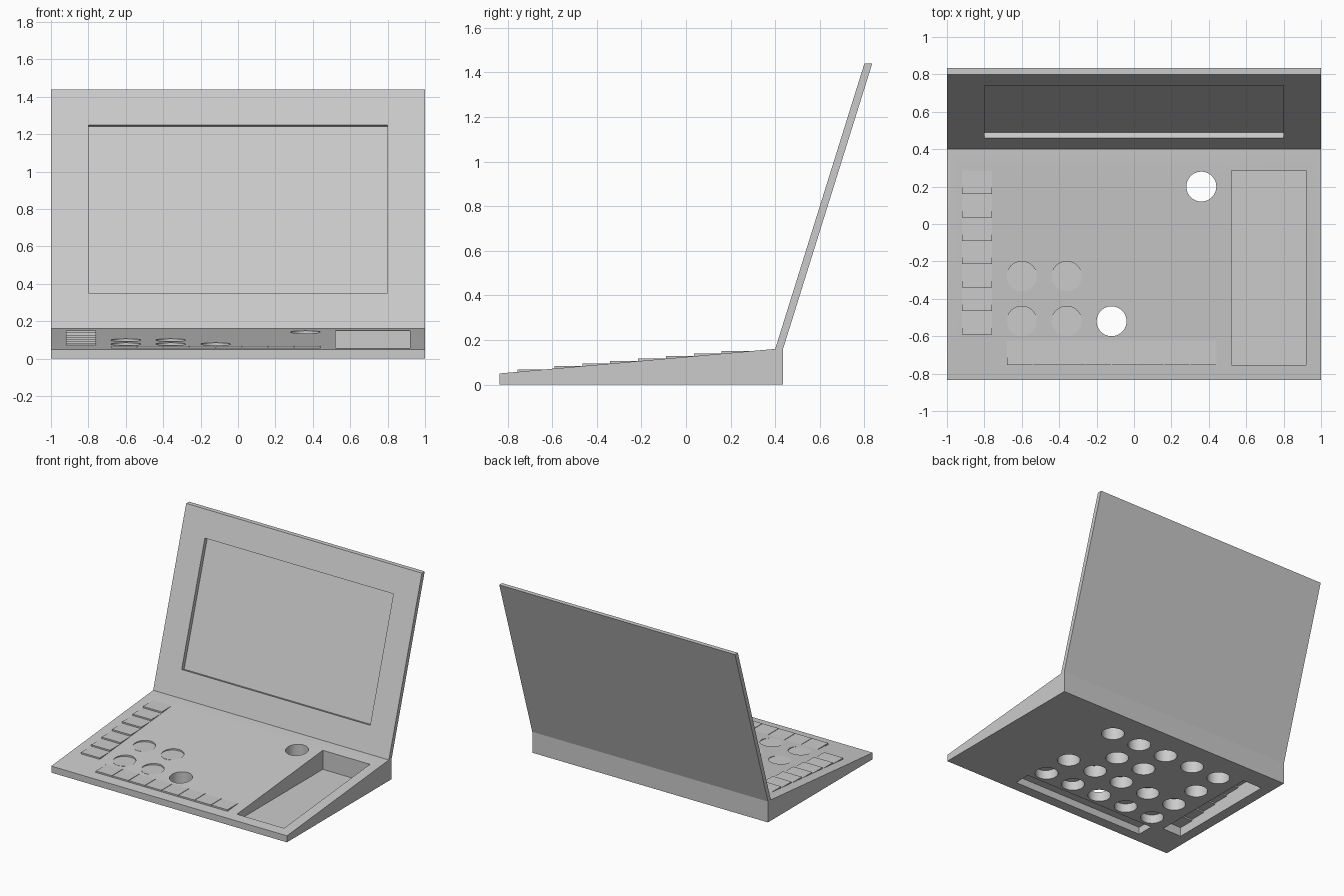
import bpy, bmesh, math
from mathutils import Matrix

if "Cube" in bpy.data.objects:
    bpy.data.objects.remove(bpy.data.objects["Cube"])

grey = bpy.data.materials.new("plain_grey")
grey.diffuse_color = (0.6, 0.6, 0.6, 1)
grey.use_nodes = True
grey.node_tree.nodes["Principled BSDF"].inputs["Base Color"].default_value = grey.diffuse_color


def slope(y):
    """Height of the sloping deck at depth y."""
    return 0.05 + 0.11 * (y + 0.835) / 1.235


def prism(bm, profile, x0, x1):
    """Extrude a (y, z) profile along x."""
    a = [bm.verts.new((x0, y, z)) for y, z in profile]
    b = [bm.verts.new((x1, y, z)) for y, z in profile]
    n = len(a)
    faces = [bm.faces.new(a), bm.faces.new(b[::-1])]
    for i in range(n):
        j = (i + 1) % n
        faces.append(bm.faces.new((a[j], a[i], b[i], b[j])))
    bmesh.ops.recalc_face_normals(bm, faces=faces)


def box(bm, x0, x1, y0, y1, z0, z1):
    prism(bm, [(y0, z0), (y1, z0), (y1, z1), (y0, z1)], x0, x1)


def cylinder(bm, x, y, r, z0, z1, under_deck=False):
    """Upright cylinder; under_deck tilts its top to lie just below the deck."""
    made = bmesh.ops.create_cone(bm, cap_ends=True, segments=40, radius1=r,
                                 radius2=r, depth=z1 - z0,
                                 matrix=Matrix.Translation((x, y, (z0 + z1) / 2)))
    if under_deck:
        for v in made["verts"]:
            if v.co.z > (z0 + z1) / 2:
                v.co.z = slope(v.co.y) - 0.004


def finish(name, bm):
    mesh = bpy.data.meshes.new(name)
    bm.to_mesh(mesh)
    bm.free()
    obj = bpy.data.objects.new(name, mesh)
    bpy.context.collection.objects.link(obj)
    mesh.materials.append(grey)
    return obj


def cut(obj, bm):
    """Subtract a cutter mesh, then discard the cutter."""
    cutter = finish("cutter", bm)
    cutter.hide_render = True
    mod = obj.modifiers.new("cut", "BOOLEAN")
    mod.operation, mod.solver, mod.object = "DIFFERENCE", "EXACT", cutter
    bpy.context.view_layer.objects.active = obj
    bpy.ops.object.modifier_apply(modifier=mod.name)
    bpy.data.objects.remove(cutter)


def smooth(obj):
    bpy.ops.object.select_all(action="DESELECT")
    obj.select_set(True)
    bpy.context.view_layer.objects.active = obj
    bpy.ops.object.shade_smooth_by_angle(angle=math.radians(30))


# Wedge-shaped base
bm = bmesh.new()
prism(bm, [(-0.835, 0), (0.435, 0), (0.435, 0.16), (0.4, 0.16), (-0.835, 0.05)], -1, 1)
base = finish("base", bm)

# Tray, key slots and button holes cut into the base
R = 0.08
through = [(-0.12, -0.52), (0.36, 0.2)]
buttons = [(x, y) for x in (-0.6, -0.36) for y in (-0.52, -0.28)]
closed = [(0.36, -0.04), (-0.36, -0.04)]
bm = bmesh.new()
box(bm, 0.52, 0.92, -0.755, 0.285, 0.004, 0.3)
box(bm, -0.92, -0.76, -0.59, 0.285, -0.1, 0.3)
box(bm, -0.68, 0.44, -0.755, -0.625, -0.1, 0.3)
for i in range(5):
    for j in range(4):
        p = (round(-0.6 + 0.24 * i, 2), round(-0.52 + 0.24 * j, 2))
        if p in closed:
            continue
        cylinder(bm, *p, R, -0.1, 0.3, under_deck=p not in through + buttons)
cut(base, bm)
smooth(base)

# Stepped column of side keys
bm = bmesh.new()
for i in range(7):
    y = -0.59 + 0.125 * i
    top = slope(y + 0.125)
    box(bm, -0.92, -0.76, y, y + 0.125, top - 0.015, top)
finish("side_keys", bm)

# Row of front keys on a thin bed
top = slope(-0.625)
bm = bmesh.new()
box(bm, -0.68, 0.44, -0.755, -0.625, top - 0.014, top - 0.006)
finish("front_key_bed", bm)
bm = bmesh.new()
for i in range(8):
    x = -0.68 + 0.14 * i
    box(bm, x + 0.002, x + 0.138, -0.755, -0.625, top - 0.0065, top)
finish("front_keys", bm)

# Flat round buttons set in the deck
bm = bmesh.new()
for x, y in buttons:
    z = slope(y) - 0.005
    cylinder(bm, x, y, R, z - 0.006, z)
smooth(finish("round_buttons", bm))

# Leaning lid with a deep screen recess
bm = bmesh.new()
prism(bm, [(0.4, 0.16), (0.435, 0.16), (0.835, 1.44), (0.8, 1.44)], -1, 1)
lid = finish("lid", bm)
ny, nz = 0.954, -0.298
lo, hi = (0.4594, 0.35), (0.7406, 1.25)
bm = bmesh.new()
prism(bm, [(p[0] + d * ny, p[1] + d * nz)
           for p, d in ((lo, -0.05), (lo, 0.032), (hi, 0.032), (hi, -0.05))], -0.8, 0.8)
cut(lid, bm)
